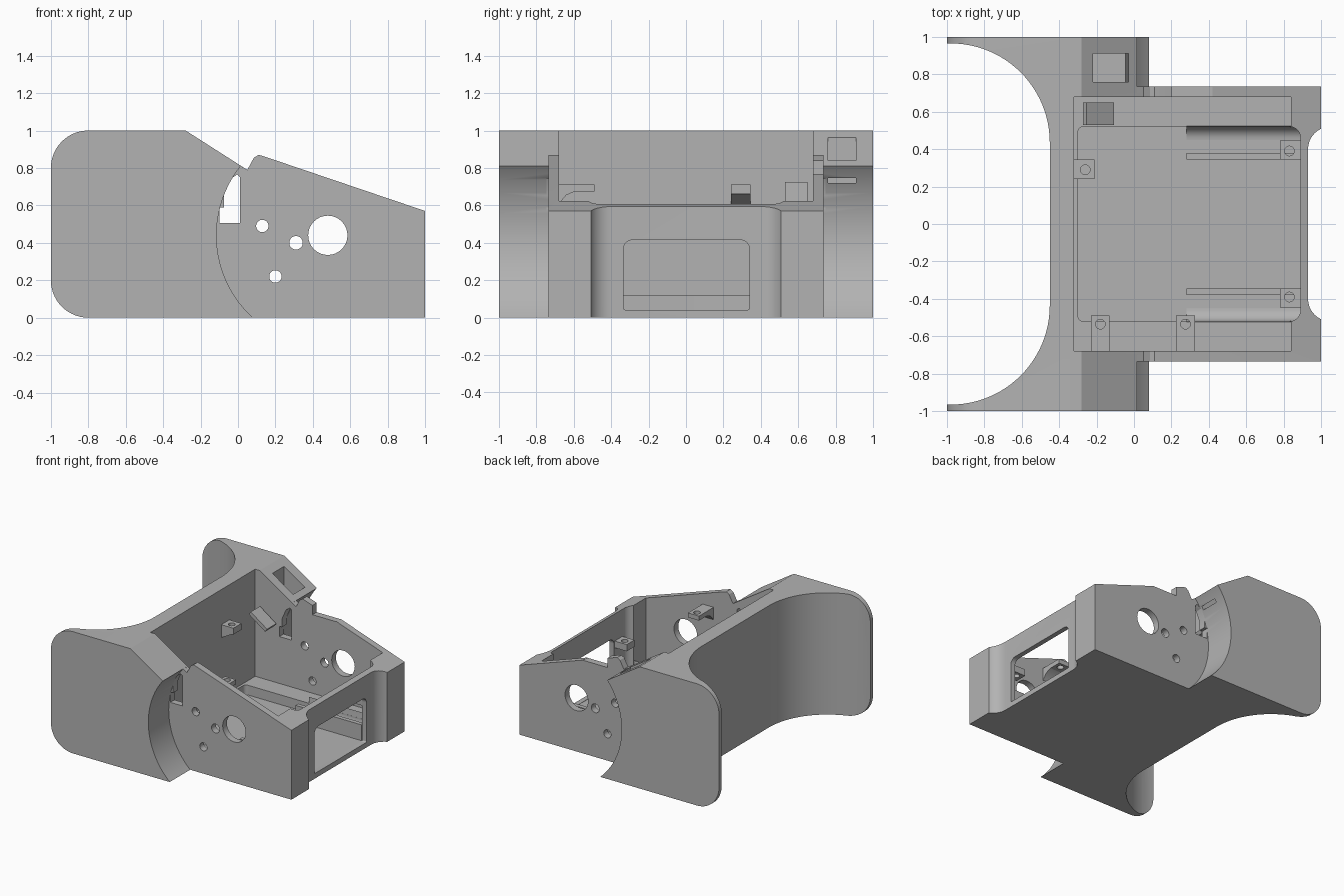
import bpy, bmesh
from math import sin, cos, pi, radians
from mathutils import Matrix, Vector

if "Cube" in bpy.data.objects:
    bpy.data.objects.remove(bpy.data.objects["Cube"])

grey = bpy.data.materials.new("plain grey")
grey.use_nodes = True
grey.diffuse_color = (0.45, 0.45, 0.45, 1)
grey.node_tree.nodes["Principled BSDF"].inputs["Base Color"].default_value = grey.diffuse_color


def prism(name, outline, lo, hi, axis="z"):
    """Extrude a 2D outline along an axis: z uses (x, y), y uses (x, z), x uses (y, z)."""
    place = {"z": lambda a, b, h: (a, b, h),
             "y": lambda a, b, h: (a, h, b),
             "x": lambda a, b, h: (h, a, b)}[axis]
    bm = bmesh.new()
    base = bm.faces.new([bm.verts.new(place(a, b, lo)) for a, b in outline])
    out = bmesh.ops.extrude_face_region(bm, geom=[base])
    moved = [v for v in out["geom"] if isinstance(v, bmesh.types.BMVert)]
    bmesh.ops.translate(bm, verts=moved, vec=Vector(place(0, 0, hi - lo)))
    bmesh.ops.recalc_face_normals(bm, faces=bm.faces)
    mesh = bpy.data.meshes.new(name)
    bm.to_mesh(mesh)
    bm.free()
    mesh.materials.append(grey)
    ob = bpy.data.objects.new(name, mesh)
    bpy.context.collection.objects.link(ob)
    return ob


def rounded(a0, a1, b0, b1, radii, steps=10):
    """Rectangle outline; radii start at low-low and run counter-clockwise."""
    corners = [(a0, b0, 1, 1), (a1, b0, -1, 1), (a1, b1, -1, -1), (a0, b1, 1, -1)]
    pts = []
    for i, ((a, b, sa, sb), r) in enumerate(zip(corners, radii)):
        if r == 0:
            pts.append((a, b))
            continue
        for k in range(steps + 1):
            t = pi + (i + k / steps) * pi / 2
            pts.append((a + sa * r + r * cos(t), b + sb * r + r * sin(t)))
    return pts


def box(name, x0, x1, y0, y1, z0, z1):
    return prism(name, rounded(x0, x1, y0, y1, [0] * 4), z0, z1)


def circle(a, b, r, n=32):
    return [(a + r * cos(2 * pi * k / n), b + r * sin(2 * pi * k / n)) for k in range(n)]


def combine(target, other, operation="DIFFERENCE"):
    mod = target.modifiers.new("combine", "BOOLEAN")
    mod.operation, mod.object, mod.solver = operation, other, "EXACT"
    bpy.context.view_layer.objects.active = target
    bpy.ops.object.modifier_apply(modifier=mod.name)
    bpy.data.objects.remove(other)


def finish(ob):
    bpy.ops.object.select_all(action="DESELECT")
    ob.select_set(True)
    bpy.context.view_layer.objects.active = ob
    bpy.ops.object.shade_smooth_by_angle(angle=radians(28))


# Wide rear block with rounded back edges and sloping shoulders
left_edge = rounded(-1, 0, 0, 1, [0.2, 0, 0, 0.2], 14)
side = [p for p in left_edge if p[0] < -0.5]
half = len(side) // 2
chassis = prism("chassis", side[:half] + [(0.3, 0), (0.3, 0.63), (-0.28, 1)] + side[half:], -1, 1, "y")

# Round wheel clearances on both fenders
for s in (-1, 1):
    lo, hi = sorted((s * 0.7, s * 1.2))
    combine(chassis, prism("wheel_cut", circle(0.48, 0.44, 0.595, 96), lo, hi, "y"))

# Front box with sloping side walls
front = [(-0.2, 0), (1, 0), (1, 0.57), (0.13, 0.865), (0.11, 0.87),
         (0.085, 0.855), (0.05, 0.79), (-0.2, 0.94)]
combine(chassis, prism("front_box", front, -0.735, 0.735, "y"), "UNION")

# Curved hollow in the back, main cavity, deeper tray and recessed nose
combine(chassis, prism("back_cut", rounded(-2, -0.45, -0.965, 0.965, [0, 0.53, 0.53, 0], 24), -0.1, 1.1))
combine(chassis, box("cavity", -0.32, 0.84, -0.68, 0.68, 0.12, 1.2))
combine(chassis, prism("tray", rounded(-0.3, 0.89, -0.52, 0.52, [0.03, 0.06, 0.06, 0.03]), 0.04, 1.2))
combine(chassis, prism("nose_cut", rounded(0.93, 1.5, -0.52, 0.52, [0.12, 0, 0, 0.12]), -0.1, 1.2))

# Nose window
combine(chassis, prism("window", rounded(-0.335, 0.34, 0.042, 0.415, [0.01, 0.01, 0.05, 0.05]), 0.8, 1.1, "x"))

# Axle hole, screw holes and side slots
for x, z, r in ((0.48, 0.44, 0.105), (0.13, 0.49, 0.033), (0.31, 0.4, 0.036), (0.2, 0.22, 0.033)):
    combine(chassis, prism("hole", circle(x, z, r), -0.9, 0.9, "y"))
slot = [(-0.1, 0.505), (0.012, 0.505), (0.012, 0.75), (-0.005, 0.765), (-0.04, 0.74), (-0.075, 0.66), (-0.075, 0.59), (-0.1, 0.59)]
for s in (-1, 1):
    lo, hi = sorted((s * 0.6, s * 0.745))
    combine(chassis, prism("slot", slot, lo, hi, "y"))

# Left wall notch and square socket in the left shoulder
combine(chassis, box("notch", 0.2, 0.42, 0.67, 0.8, 0.765, 1))
combine(chassis, box("socket", -0.22, -0.03, 0.76, 0.91, 0.72, 1.1))
finish(chassis)


def mount(name, x, y, x0, x1, y0, y1, z0, z1):
    """Small block with a screw hole."""
    ob = box(name, x0, x1, y0, y1, z0, z1)
    combine(ob, prism("screw", circle(x, y, 0.026, 20), z0 - 0.1, z1 + 0.1))
    finish(ob)


# Screw mounts on the right wall, each with a sloped gusset
for i, x in enumerate((-0.18, 0.275)):
    mount(f"wall_mount_{i + 1}", x, -0.535, x - 0.05, x + 0.05, -0.69, -0.49, 0.675, 0.712)
    gusset = [(-0.69, 0.68), (-0.58, 0.68), (-0.64, 0.655), (-0.67, 0.62), (-0.69, 0.6)]
    finish(prism(f"wall_gusset_{i + 1}", gusset, x - 0.05, x + 0.05, "x"))

# Screw mount on the back wall
mount("back_mount", -0.26, 0.29, -0.33, -0.21, 0.24, 0.345, 0.66, 0.712)
finish(prism("back_gusset", [(-0.33, 0.66), (-0.22, 0.66), (-0.33, 0.6)], 0.24, 0.345, "y"))

# Nose mounts and the rails on the tray floor
for s, word in ((-1, "right"), (1, "left")):
    y0, y1 = sorted((s * 0.345, s * 0.445))
    mount(f"{word}_nose_mount", 0.83, s * 0.39, 0.78, 0.895, y0, y1, 0.33, 0.385)
    y0, y1 = sorted((s * 0.345, s * 0.38))
    finish(box(f"{word}_rail", 0.28, 0.88, y0, y1, 0.035, 0.17))
    fillet = [(s * 0.525, 0.035), (s * 0.525, 0.17)]
    fillet += [(s * (0.45 + 0.07 * sin(k * pi / 16)), 0.11 - 0.07 * cos(k * pi / 16)) for k in range(8, -1, -1)]
    finish(prism(f"{word}_fillet", fillet + [(s * 0.45, 0.035)], 0.28, 0.89, "x"))

# Tilted tab in the rear left corner
tab = box("corner_tab", -0.09, 0.09, -0.06, 0.06, -0.015, 0.015)
tab.data.transform(Matrix.Translation((-0.19, 0.59, 0.66)) @ Matrix.Rotation(radians(35), 4, "Y"))
finish(tab)
